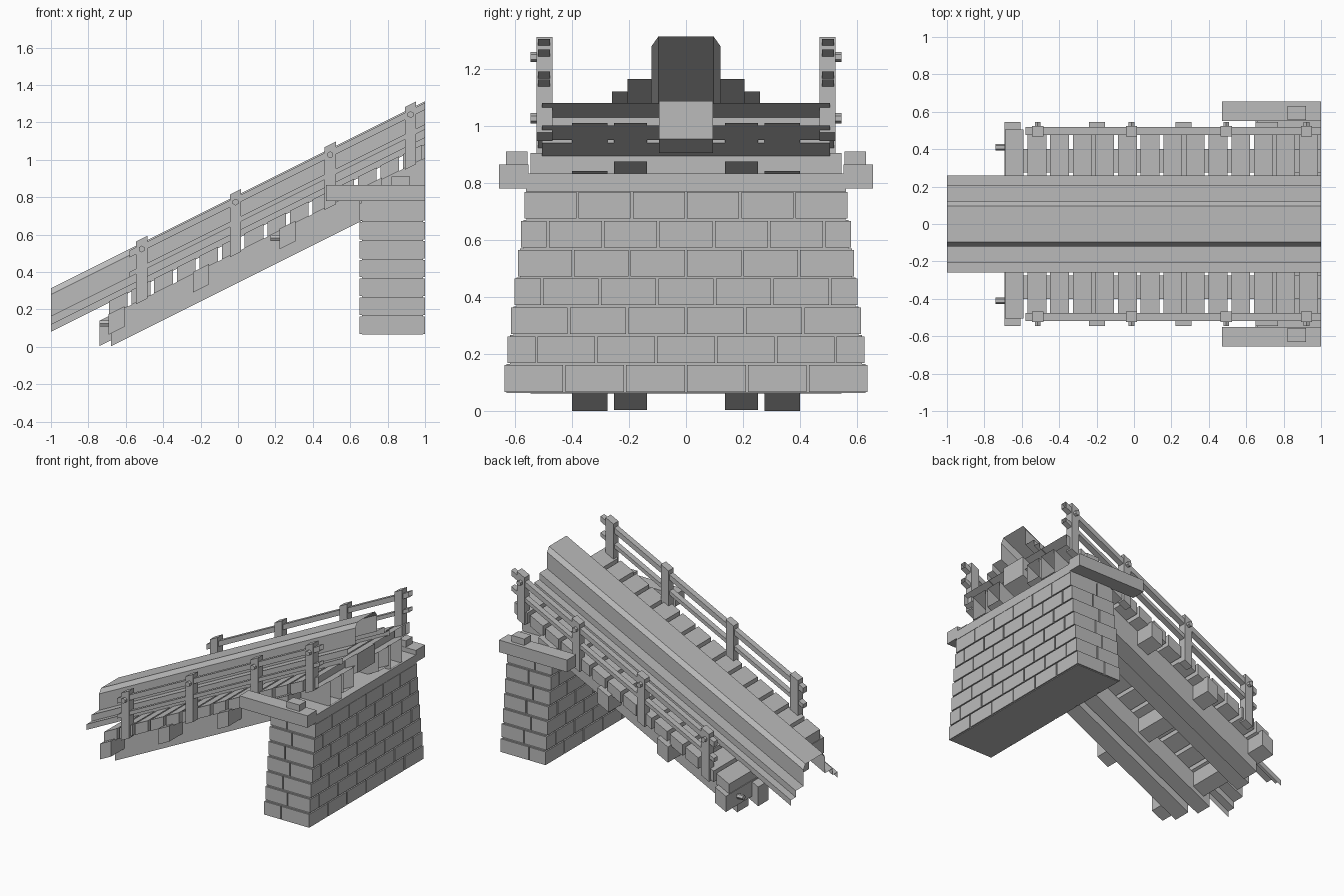
import bpy, bmesh, math
from mathutils import Matrix

cube = bpy.data.objects.get("Cube")
if cube:
    bpy.data.objects.remove(cube, do_unlink=True)

GREY = (0.5, 0.5, 0.5, 1)
mat = bpy.data.materials.new("weathered grey")
mat.use_nodes = True
mat.diffuse_color = GREY
mat.node_tree.nodes["Principled BSDF"].inputs["Base Color"].default_value = GREY

SLOPE = 0.5      # rise of the ramp per unit of x
SIDES = (-1, 1)


def make(name, bm, fix_normals=True):
    if fix_normals:
        bmesh.ops.recalc_face_normals(bm, faces=bm.faces)
    mesh = bpy.data.meshes.new(name)
    bm.to_mesh(mesh)
    bm.free()
    mesh.materials.append(mat)
    obj = bpy.data.objects.new(name, mesh)
    bpy.context.collection.objects.link(obj)
    return obj


def box(bm, x, y, z, slope=0.0, open_end=False):
    """Box from ranges; with a slope, z is the height of the part at x = 0."""
    y = sorted(y)
    v = [bm.verts.new((a, b, c + slope * a)) for a in x for b in y for c in z]
    quads = [(0, 1, 3, 2), (0, 4, 5, 1), (2, 3, 7, 6), (0, 2, 6, 4), (1, 5, 7, 3)]
    if not open_end:
        quads.append((4, 6, 7, 5))
    for q in quads:
        bm.faces.new([v[i] for i in q])


def bolt(bm, axis, centre, length, radius=0.018):
    turn = Matrix.Rotation(math.pi / 2, 4, axis)
    bmesh.ops.create_cone(bm, cap_ends=True, segments=6, radius1=radius,
                          radius2=radius, depth=length,
                          matrix=Matrix.Translation(centre) @ turn)


# Stepped channel cover running the whole length, an open shell
half = [(0.26, 0.58), (0.26, 0.62), (0.205, 0.62), (0.205, 0.665),
        (0.12, 0.665), (0.12, 0.78), (0.097, 0.813)]
profile = half + [(-y, z) for y, z in reversed(half)]
bm = bmesh.new()
rows = [[bm.verts.new((x, y, z + SLOPE * x)) for y, z in profile] for x in (-1, 1)]
for i in range(len(profile) - 1):
    bm.faces.new((rows[0][i], rows[1][i], rows[1][i + 1], rows[0][i + 1]))
make("channel_cover", bm, fix_normals=False)

# Short block closing the middle of the channel at the top end
bm = bmesh.new()
box(bm, (0.9, 1), (-0.095, 0.095), (0.455, 0.588), SLOPE)
make("channel_end_block", bm)

# Deck planks
PITCH = 0.121
bm = bmesh.new()
for i in range(14):
    start = -0.69 + i * PITCH
    box(bm, (start, min(start + 0.1, 1)), (-0.505, 0.505), (0.51, 0.588),
        SLOPE, open_end=i == 13)
make("deck_planks", bm, fix_normals=False)

# Long sloping beams below the deck
bm = bmesh.new()
for s in SIDES:
    box(bm, (-0.68, 1), (s * 0.275, s * 0.4), (0.342, 0.51), SLOPE, True)
    box(bm, (-0.74, 1), (s * 0.137, s * 0.253), (0.375, 0.51), SLOPE, True)
make("long_beams", bm, fix_normals=False)

# Cross beams poking out at the sides, with bolts on their lower faces
bm = bmesh.new()
bolts = bmesh.new()
for i, x in enumerate((-0.65, -0.197, 0.265, 0.71)):
    w = 0.06 if i == 3 else 0.043
    box(bm, (x - w, x + w), (-0.545, 0.545), (0.41, 0.52), SLOPE)
    if i % 2 == 0:
        for s in SIDES:
            bolt(bolts, 'Y', (x - 0.065, s * 0.41, 0.45 + SLOPE * x), 0.05)
make("cross_beams", bm)
make("cross_beam_bolts", bolts)

# Railing posts, each with a bolt
posts, bolts = bmesh.new(), bmesh.new()
for x in (-0.515, -0.013, 0.493, 0.923):
    for s in SIDES:
        box(posts, (x - 0.03, x + 0.03), (s * 0.467, s * 0.523), (0.5, 0.835), SLOPE)
        bolt(bolts, 'X', (x, s * 0.53, 0.78 + SLOPE * x), 0.03)
make("railing_posts", posts)
make("railing_bolts", bolts)

# Two hand rails on each side
bm = bmesh.new()
for s in SIDES:
    for low, high in ((0.767, 0.805), (0.662, 0.69)):
        box(bm, (-0.58, 1), (s * 0.477, s * 0.518), (low, high), SLOPE, True)
make("hand_rails", bm, fix_normals=False)

# Brick pier: recessed core and courses of bricks in a running bond
COURSES, BASE, RISE, GAP = 7, 0.065, 0.101, 0.004
bricks, core = bmesh.new(), bmesh.new()
for i in range(COURSES):
    z0 = BASE + i * RISE
    width = 0.64 - i * 0.0117
    step = width / 3
    joints = [-width + step * k for k in range(7)]
    if i % 2:
        joints = [-width] + [j + step / 2 for j in joints[:-1]] + [width]
    split = 0.825 if i % 2 else 0.78
    for a, b in zip(joints, joints[1:]):
        for x0, x1 in ((0.65, split - GAP), (split + GAP, 1)):
            box(bricks, (x0, x1), (a + GAP, b - GAP), (z0 + GAP, z0 + RISE - GAP))
    box(core, (0.662, 0.99), (0.012 - width, width - 0.012), (z0, z0 + RISE))
pier = make("pier_bricks", bricks)
make("pier_core", core)

# Slab and side caps on top of the pier
bm = bmesh.new()
box(bm, (0.66, 1), (-0.56, 0.56), (0.77, 0.833))
make("pier_slab", bm)
bm = bmesh.new()
for s in SIDES:
    box(bm, (0.47, 1), (s * 0.552, s * 0.655), (0.78, 0.865))
    box(bm, (0.82, 0.92), (s * 0.555, s * 0.63), (0.865, 0.91))
make("pier_side_caps", bm)
